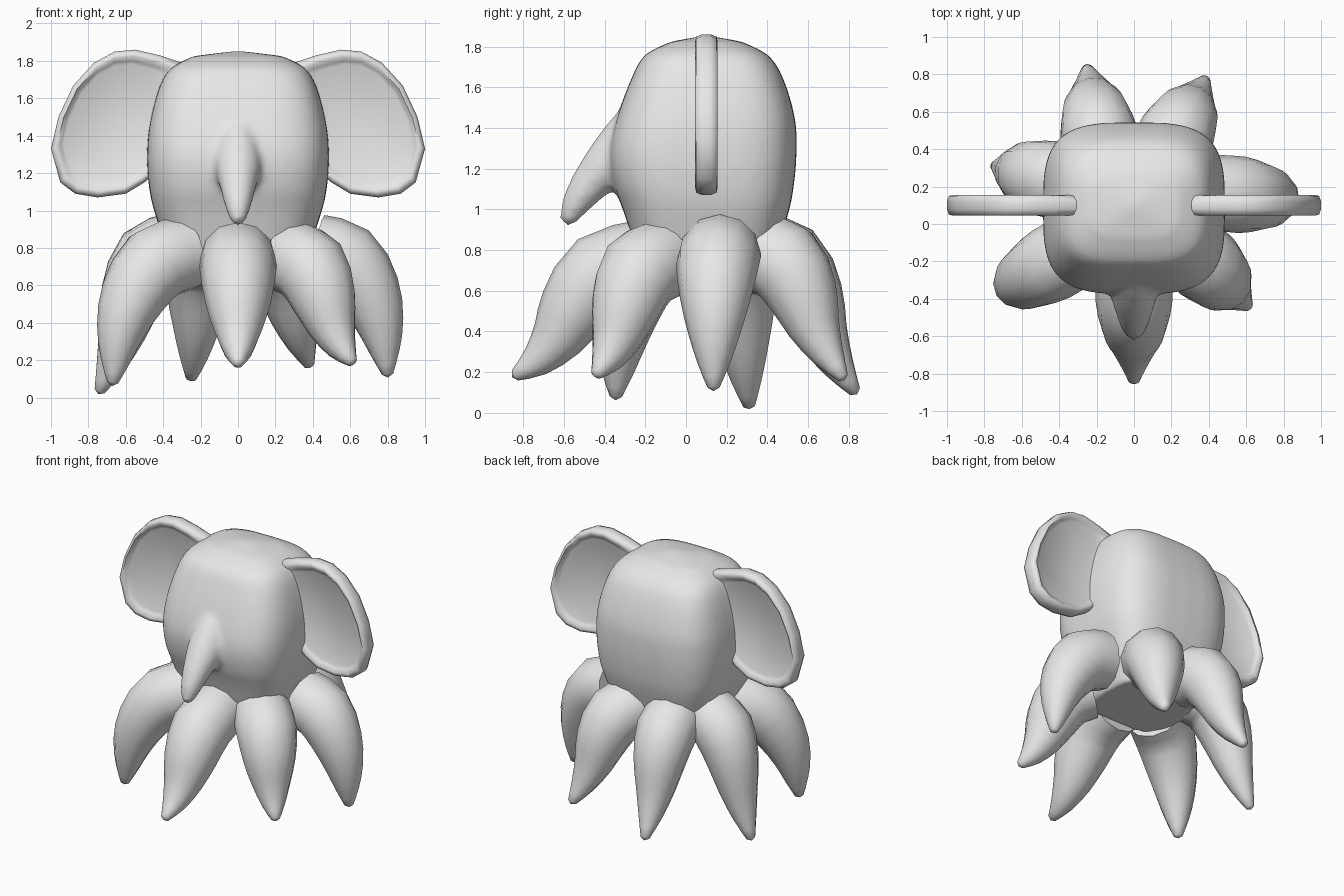
import bpy, bmesh, math
from mathutils import Vector

if "Cube" in bpy.data.objects:
    bpy.data.objects.remove(bpy.data.objects["Cube"])

grey = bpy.data.materials.new("plain_grey")
grey.diffuse_color = (0.8, 0.8, 0.8, 1)
grey.use_nodes = True
grey.node_tree.nodes["Principled BSDF"].inputs["Base Color"].default_value = grey.diffuse_color


def smooth_rows(rows, n):
    """Catmull-Rom interpolation of rows of numbers."""
    out = []
    for i in range(len(rows) - 1):
        a, b = rows[max(i - 1, 0)], rows[i]
        c, d = rows[i + 1], rows[min(i + 2, len(rows) - 1)]
        for k in range(n):
            t = k / n
            out.append([0.5 * (2 * q + (r - p) * t + (2 * p - 5 * q + 4 * r - s) * t * t
                               + (3 * q - p - 3 * r + s) * t ** 3)
                        for p, q, r, s in zip(a, b, c, d)])
    out.append(list(rows[-1]))
    return out


def loft(bm, rings, end=None):
    """Skin closed rings; the last ring is capped flat or fanned to a point."""
    loops = [[bm.verts.new(p) for p in ring] for ring in rings]
    n = len(loops[0])
    for a, b in zip(loops, loops[1:]):
        for i in range(n):
            j = (i + 1) % n
            bm.faces.new((a[i], a[j], b[j], b[i]))
    bm.faces.new(loops[0])
    if end is None:
        bm.faces.new(loops[-1])
    else:
        v = bm.verts.new(end)
        for i in range(n):
            bm.faces.new((loops[-1][i], loops[-1][(i + 1) % n], v))


def tube(bm, rows, sides=12, n=2):
    """Tapered limb along rows of x, y, z, radius."""
    span = Vector(rows[-1][:3]) - Vector(rows[0][:3])
    side = Vector((span.x, span.y, 0)).cross(Vector((0, 0, 1))).normalized()
    rows = smooth_rows(rows, n)
    pts = [Vector(r[:3]) for r in rows]
    rings = []
    for i, p in enumerate(pts):
        t = (pts[min(i + 1, len(pts) - 1)] - pts[max(i - 1, 0)]).normalized()
        u = (side - t * side.dot(t)).normalized()
        v = t.cross(u)
        rings.append([p + rows[i][3] * (u * math.cos(a) + v * math.sin(a))
                      for a in (math.tau * k / sides for k in range(sides))])
    loft(bm, rings, end=pts[-1] + t * rows[-1][3] * 0.6)


def finish(bm, name, angle=60):
    bmesh.ops.recalc_face_normals(bm, faces=bm.faces)
    mesh = bpy.data.meshes.new(name)
    bm.to_mesh(mesh)
    bm.free()
    ob = bpy.data.objects.new(name, mesh)
    bpy.context.collection.objects.link(ob)
    mesh.materials.append(grey)
    bpy.ops.object.select_all(action='DESELECT')
    bpy.context.view_layer.objects.active = ob
    ob.select_set(True)
    bpy.ops.object.shade_smooth_by_angle(angle=math.radians(angle))
    return ob


# Head: rounded-square sections as z, half width, front y, back y
sections = [(0.62, 0.32, -0.19, 0.39), (0.97, 0.44, -0.3, 0.5), (1.12, 0.475, -0.355, 0.53),
            (1.28, 0.487, -0.375, 0.543), (1.45, 0.475, -0.34, 0.535),
            (1.65, 0.425, -0.265, 0.475), (1.76, 0.36, -0.2, 0.4), (1.825, 0.24, -0.07, 0.27)]
bm = bmesh.new()
rings = []
for z, hx, y0, y1 in smooth_rows(sections, 3):
    ring = []
    for k in range(40):
        c, s = math.cos(math.tau * k / 40), math.sin(math.tau * k / 40)
        e = 2 / 3.4
        ring.append((hx * math.copysign(abs(c) ** e, c),
                     (y0 + y1) / 2 + (y1 - y0) / 2 * math.copysign(abs(s) ** e, s), z))
    rings.append(ring)
loft(bm, rings, end=(0, 0.1, 1.855))

# Trunk, blended into the head: y, z, radius
trunk = [(-0.18, 1.52, 0.08), (-0.28, 1.38, 0.11), (-0.37, 1.235, 0.125),
         (-0.46, 1.14, 0.1), (-0.54, 1.03, 0.072), (-0.585, 0.94, 0.04)]
tube(bm, [(0, *row) for row in trunk], 16, 3)
head = finish(bm, "head_and_trunk")
rem = head.modifiers.new("blend", 'REMESH')
rem.mode = 'VOXEL'
rem.voxel_size = 0.02
rem.use_smooth_shade = True
smo = head.modifiers.new("soften", 'SMOOTH')
smo.factor = 0.5
smo.iterations = 8

# Ears: outline in x, z with a raised rim and a sunken panel on both faces
outline = [(0.3, 1.79), (0.42, 1.83), (0.55, 1.86), (0.66, 1.85), (0.77, 1.79),
           (0.88, 1.67), (0.96, 1.5), (1.0, 1.33), (0.95, 1.15), (0.87, 1.09), (0.75, 1.07),
           (0.6, 1.09), (0.5, 1.15), (0.3, 1.32)]
bm = bmesh.new()
layers = [(0.8, -0.025), (0.85, -0.035), (0.91, -0.055), (0.97, -0.05), (1, -0.02)]
layers += [(s, -y) for s, y in reversed(layers)]
loft(bm, [[(0.66 + (x - 0.66) * s, 0.1 + y, 1.46 + (z - 1.46) * s) for x, z in outline]
          for s, y in layers])
ears = finish(bm, "ears")
ears.modifiers.new("mirror", 'MIRROR')

# Tentacle profile: reach (flared, hanging), drop (early, late), radius
profile = [(0, 0, 0, 0, 0.2), (0.34, 0.42, 0.12, 0.08, 0.205), (0.55, 0.73, 0.43, 0.33, 0.175),
           (0.68, 0.89, 0.68, 0.59, 0.13), (0.84, 0.96, 0.88, 0.82, 0.08), (1, 1, 1, 1, 0.03)]


def tentacle(name, root, tip, hang, late):
    """Curl from root to tip; hang and late pick between the profiles."""
    root, tip = Vector(root), Vector(tip)
    rows = []
    for f0, f1, g0, g1, r in profile:
        p = root.lerp(tip, f0 + (f1 - f0) * hang)
        p.z = root.z + (tip.z - root.z) * (g0 + (g1 - g0) * late)
        rows.append((*p, r))
    bm = bmesh.new()
    tube(bm, rows)
    finish(bm, name + "_tentacle")


# Seven tentacles around the body
tentacle("front", (0, -0.2, 0.75), (0, -0.84, 0.185), 0, 0)
tentacle("front_right", (0.28, -0.12, 0.75), (0.61, -0.44, 0.19), 0, 0.2)
tentacle("right", (0.42, 0.17, 0.78), (0.8, 0.135, 0.125), 1, 1)
tentacle("back_right", (0.15, 0.33, 0.79), (0.38, 0.77, 0.175), 0, 0.9)
tentacle("back_left", (-0.16, 0.33, 0.79), (-0.25, 0.83, 0.105), 0, 1)
tentacle("left", (-0.33, 0.21, 0.79), (-0.74, 0.31, 0.035), 0.15, 1)
tentacle("front_left", (-0.28, -0.12, 0.77), (-0.67, -0.345, 0.08), 1, 0.9)
